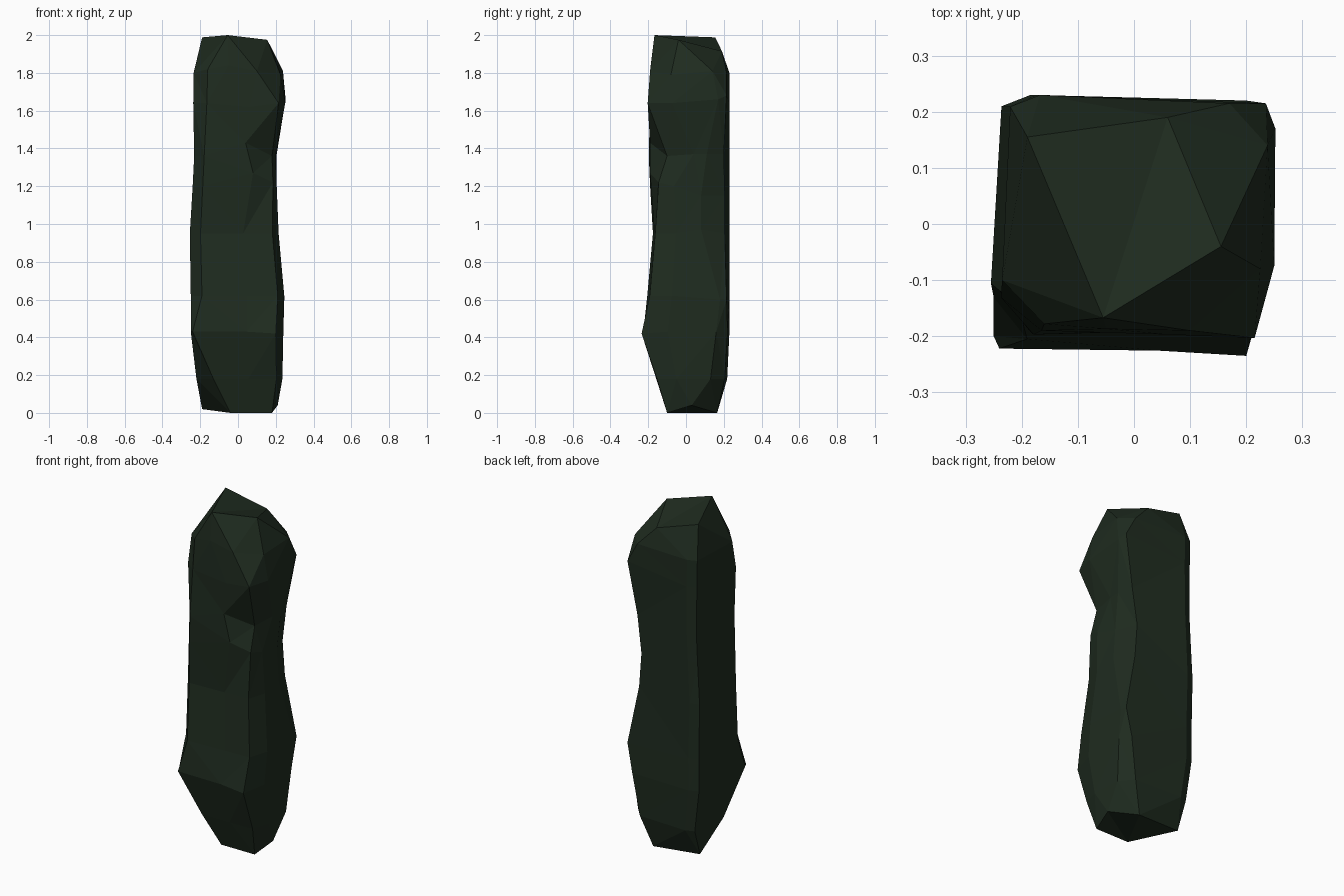
import bpy
import bmesh

cube = bpy.data.objects.get("Cube")
if cube:
    bpy.data.objects.remove(cube, do_unlink=True)

# Rock colour
stone = bpy.data.materials.new("dark mossy stone")
colour = (0.0135, 0.0245, 0.014, 1)
stone.use_nodes = True
stone.diffuse_color = colour
stone.node_tree.nodes["Principled BSDF"].inputs["Base Color"].default_value = colour
stone.node_tree.nodes["Principled BSDF"].inputs["Roughness"].default_value = 0.9

# Columns run round the pillar: position as a share of each ring's extents
columns = ["left_front", "front_left", "front_mid", "front_right", "right_front",
           "right_back", "back_right", "back_left", "left_back"]
outline = [(0, .17), (.12, 0), (.6, .02), (.93, .03), (1, .3),
           (1, .8), (.93, .97), (.15, 1), (.04, .95)]

# Ring height: left, right, front and back extents
rings = {
    .18: (-.215, .235, -.165, .218),
    .43: (-.25, .24, -.235, .23),
    .62: (-.25, .245, -.205, .23),
    .95: (-.255, .215, -.175, .23),
    1.2: (-.24, .205, -.19, .23),
    1.36: (-.232, .21, -.197, .23),
    1.64: (-.237, .25, -.205, .23),
    1.8: (-.24, .243, -.19, .23),
}

# Chipped corners that leave the regular outline
chips = {
    (.18, "front_left"): (-.13, -.155, .18),
    (.18, "left_front"): (-.22, -.04, .18),
    (.18, "right_back"): (.225, .13, .18),
    (.18, "back_right"): (.16, .205, .18),
    (.43, "left_front"): (-.25, -.2, .43),
    (.43, "front_left"): (-.24, -.222, .43),
    (.43, "front_right"): (.2, -.235, .42),
    (.43, "right_back"): (.24, .16, .43),
    (.43, "back_right"): (.2, .22, .43),
    (.62, "right_back"): (.245, .18, .6),
    (.62, "back_right"): (.235, .215, .6),
    (.95, "right_back"): (.212, .08, .97),
    (.95, "back_right"): (.165, .205, .95),
    (1.2, "front_mid"): (.08, -.19, 1.27),
    (1.2, "front_right"): (.185, -.145, 1.22),
    (1.2, "right_back"): (.2, .08, 1.15),
    (1.2, "back_right"): (.15, .205, 1.15),
    (1.36, "front_mid"): (.04, -.19, 1.43),
    (1.36, "front_right"): (.18, -.1, 1.36),
    (1.36, "right_front"): (.2, .04, 1.37),
    (1.36, "right_back"): (.205, .11, 1.37),
    (1.36, "back_right"): (.18, .2, 1.37),
    (1.64, "front_left"): (-.165, -.19, 1.64),
    (1.64, "front_mid"): (.06, -.197, 1.62),
    (1.64, "front_right"): (.215, -.203, 1.64),
    (1.64, "right_back"): (.252, .17, 1.66),
    (1.64, "back_right"): (.235, .215, 1.68),
    (1.8, "left_front"): (-.235, -.1, 1.8),
    (1.8, "front_left"): (-.16, -.178, 1.82),
    (1.8, "front_mid"): (-.05, -.187, 1.84),
    (1.8, "front_right"): (.1, -.19, 1.81),
    (1.8, "right_front"): (.225, -.08, 1.79),
    (1.8, "right_back"): (.238, .14, 1.81),
    (1.8, "back_right"): (.17, .215, 1.8),
}

# Small end faces, and the end corner that each column runs to
foot = [(-.04, -.1, 0), (.18, -.1, 0), (.21, .03, .04), (.1, .165, 0), (-.19, .14, .02)]
foot_map = [4, 0, 0, 1, 2, 2, 3, 4, 4]
crown = [(-.055, -.167, 2), (.155, -.04, 1.975), (.06, .19, 1.915), (-.19, .155, 1.988)]
crown_map = [3, 0, 0, 0, 1, 1, 2, 3, 3]


def ring_points(z, extents):
    left, right, front, back = extents
    for name, (u, v) in zip(columns, outline):
        regular = (left + u * (right - left), front + v * (back - front), z)
        yield chips.get((z, name), regular)


# Pillar lofted through the rings
bm = bmesh.new()
layers = [[foot[i] for i in foot_map]]
layers += [list(ring_points(z, e)) for z, e in rings.items()]
layers.append([crown[i] for i in crown_map])
loops = [[bm.verts.new(p) for p in layer] for layer in layers]
count = len(columns)
for low, high in zip(loops, loops[1:]):
    for i in range(count):
        j = (i + 1) % count
        bm.faces.new((low[i], low[j], high[j], high[i]))
bm.faces.new(reversed(loops[0]))
bm.faces.new(loops[-1])
bmesh.ops.remove_doubles(bm, verts=bm.verts, dist=.0005)
bmesh.ops.triangulate(bm, faces=bm.faces)
bmesh.ops.recalc_face_normals(bm, faces=bm.faces)

mesh = bpy.data.meshes.new("rock_pillar")
bm.to_mesh(mesh)
bm.free()
mesh.materials.append(stone)
pillar = bpy.data.objects.new("rock_pillar", mesh)
bpy.context.collection.objects.link(pillar)
